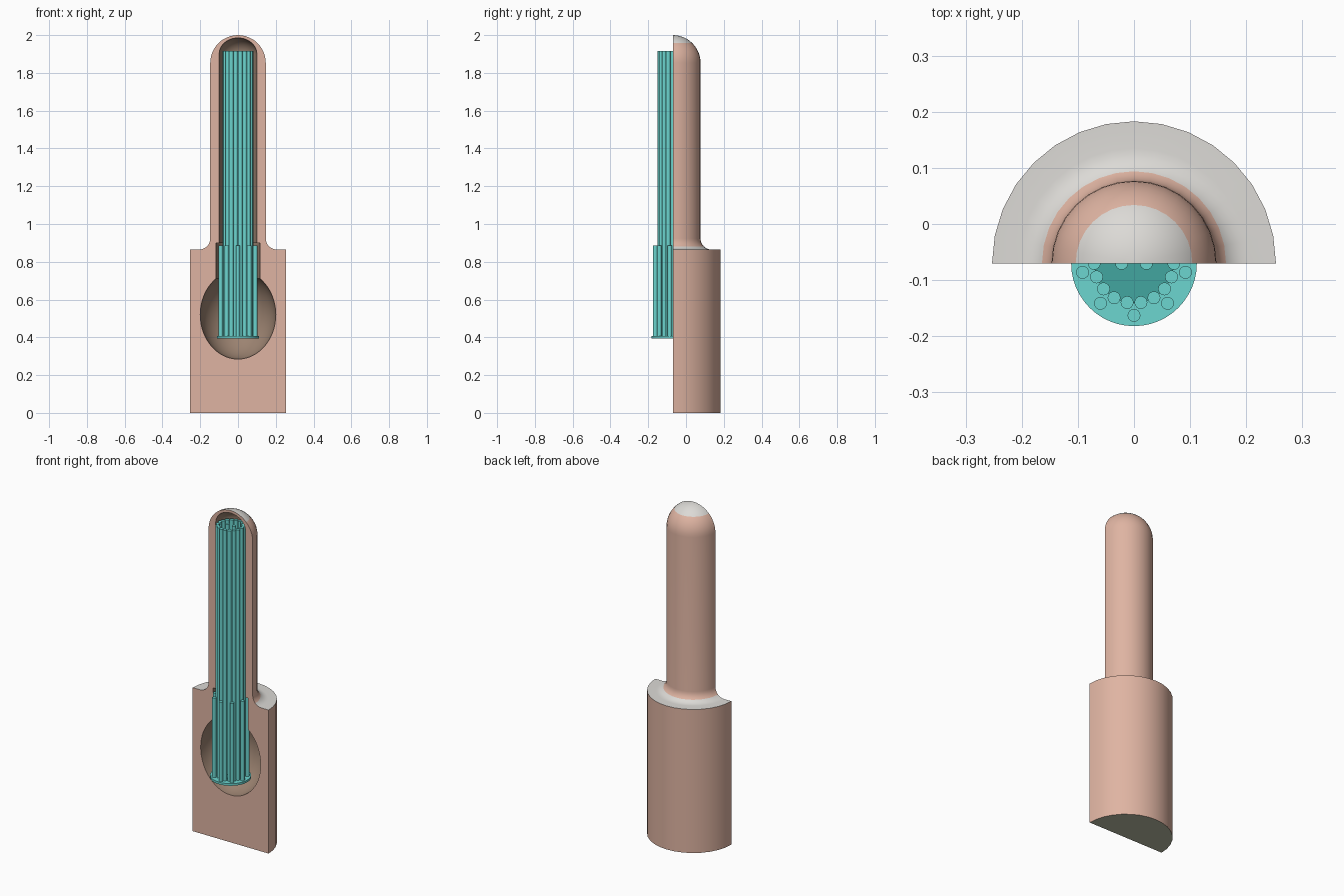
import bpy, bmesh
from math import sin, cos, pi, radians, sqrt
from mathutils import Vector

cube = bpy.data.objects.get("Cube")
if cube:
    bpy.data.objects.remove(cube)

AXIS_Y = -0.07      # shared vertical axis, lying in the cut plane


def material(name, srgb):
    lin = [((c / 255 + 0.055) / 1.055) ** 2.4 for c in srgb]
    m = bpy.data.materials.new(name)
    m.use_nodes = True
    m.diffuse_color = (*lin, 1)
    m.node_tree.nodes["Principled BSDF"].inputs["Base Color"].default_value = (*lin, 1)
    return m


salmon = material("salmon", (223, 180, 162))
pale_grey = material("pale grey", (220, 218, 214))
olive_grey = material("olive grey", (188, 190, 166))
taupe = material("taupe", (156, 131, 113))
teal = material("teal", (108, 214, 208))
dark_teal = material("dark teal", (66, 166, 160))


def finish(bm, name, mats):
    mesh = bpy.data.meshes.new(name)
    bm.to_mesh(mesh)
    bm.free()
    for m in mats:
        mesh.materials.append(m)
    ob = bpy.data.objects.new(name, mesh)
    bpy.context.collection.objects.link(ob)
    bpy.ops.object.select_all(action='DESELECT')
    ob.select_set(True)
    bpy.context.view_layer.objects.active = ob
    bpy.ops.object.shade_smooth_by_angle(angle=radians(35))
    return ob


def arc(cx, cz, rx, rz, a0, a1, n):
    """Points of an elliptical arc as (radius, height)."""
    angles = [radians(a0 + (a1 - a0) * i / n) for i in range(n + 1)]
    return [(max(0, cx + rx * cos(a)), cz + rz * sin(a)) for a in angles]


def half_lathe(bm, profile, mat):
    """Turn a profile half way round the axis, behind the cut plane."""
    before = set(bm.faces)
    vs = [bm.verts.new((r, AXIS_Y, z)) for r, z in profile]
    es = [bm.edges.new(p) for p in zip(vs, vs[1:])]
    bmesh.ops.spin(bm, geom=vs + es, cent=(0, AXIS_Y, 0), axis=(0, 0, 1),
                   angle=pi, steps=16)
    for f in set(bm.faces) - before:
        f.material_index = mat


# Body: outer skin and cavity, joined by the flat cut face
bm = bmesh.new()
outer = [(0, 0), (0.253, 0), (0.253, 0.865)]
outer += arc(0.205, 0.923, 0.058, 0.058, 270, 180, 8)
outer += arc(0, 1.853, 0.147, 0.147, 0, 90, 12)
half_lathe(bm, outer, 0)

bulb_top = 0.52 + 0.235 * sqrt(1 - (0.117 / 0.2) ** 2)
bulb = [p for p in arc(0, 0.52, 0.2, 0.235, -90, 90, 28)
        if p[1] < 0.52 or p[0] > 0.122]
inner = bulb + [(0.117, bulb_top), (0.117, 0.9), (0.1, 0.9)]
inner += arc(0, 1.9, 0.1, 0.085, 0, 90, 10)
half_lathe(bm, inner, 3)

bmesh.ops.remove_doubles(bm, verts=bm.verts, dist=0.0005)
rim = [e for e in bm.edges if e.is_boundary]
bmesh.ops.triangle_fill(bm, use_beauty=True, edges=rim, normal=(0, -1, 0))
bmesh.ops.recalc_face_normals(bm, faces=bm.faces)
bm.normal_update()
for f in bm.faces:
    if f.material_index == 0:
        if f.normal.z > 0.72:
            f.material_index = 1
        elif f.normal.z < -0.72:
            f.material_index = 2
finish(bm, "body_shell", [salmon, pale_grey, olive_grey, taupe])


def add_cylinder(bm, x, y, z0, z1, r, sides):
    new = bmesh.ops.create_cone(bm, cap_ends=True, segments=sides, radius1=r,
                                radius2=r, depth=z1 - z0)["verts"]
    bmesh.ops.translate(bm, verts=new, vec=Vector((x, AXIS_Y + y, (z0 + z1) / 2)))


def tube_ring(name, count, radius, start, z1, tube_r=0.0115):
    bm = bmesh.new()
    for i in range(count):
        a = radians(start) + 2 * pi * i / count
        add_cylinder(bm, radius * cos(a), radius * sin(a), 0.4, z1, tube_r, 16)
    finish(bm, name, [teal])


# Tube bundle
tube_ring("long_tubes", 18, 0.071, -80, 1.915)
tube_ring("short_outer_tubes", 9, 0.093, -90, 0.885)
tube_ring("central_pair", 2, 0.022, 0, 1.915)

# Base plate with a darker middle
bm = bmesh.new()
add_cylinder(bm, 0, 0, 0.393, 0.406, 0.112, 48)
finish(bm, "base_plate", [teal])
bm = bmesh.new()
add_cylinder(bm, 0, 0, 0.405, 0.409, 0.071, 36)
finish(bm, "base_plate_middle", [dark_teal])
